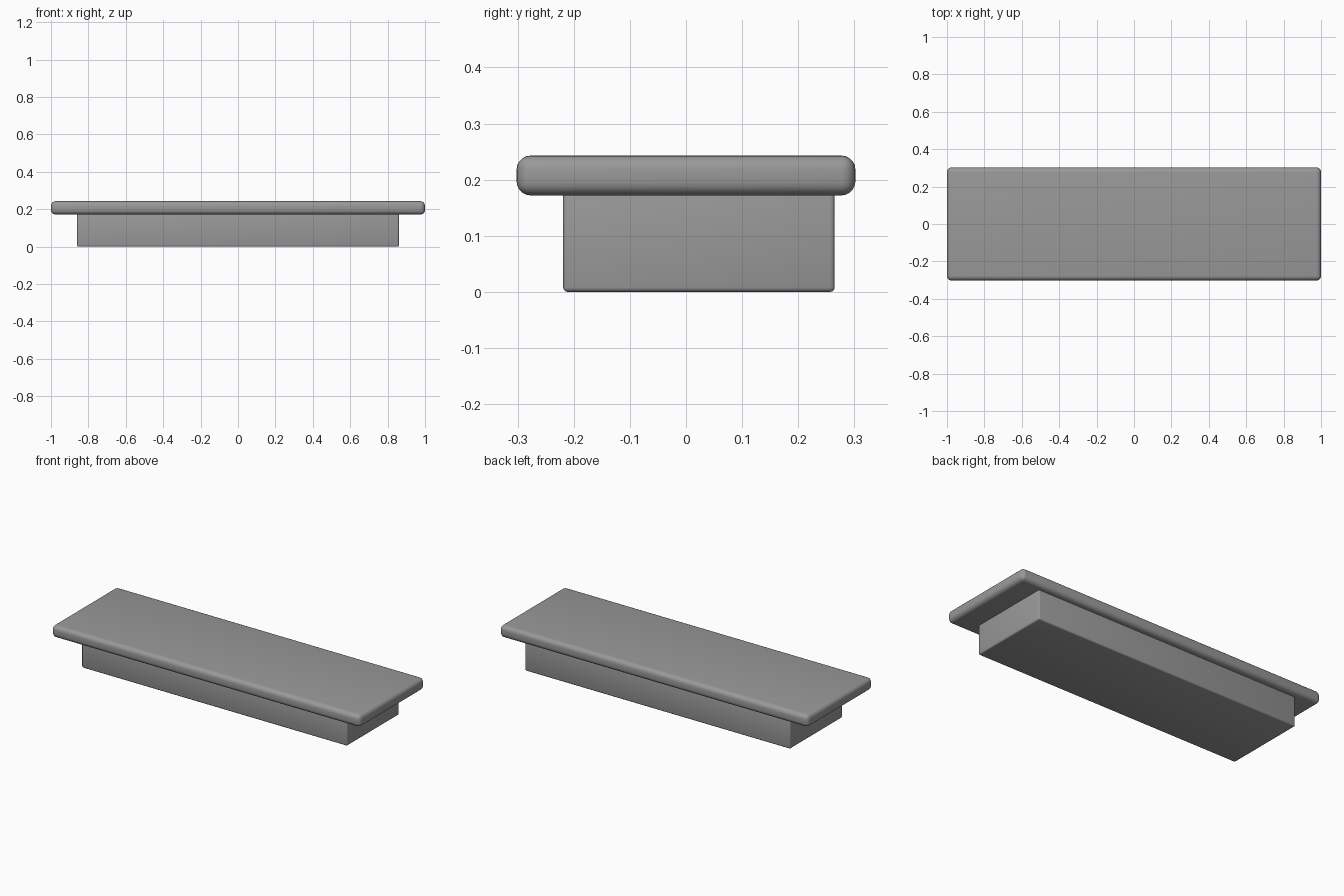
import bpy
import math

cube = bpy.data.objects.get("Cube")
if cube:
    bpy.data.objects.remove(cube, do_unlink=True)

# Single plain grey
grey = bpy.data.materials.new("mid_grey")
grey.use_nodes = True
colour = (0.32, 0.32, 0.32, 1)
grey.diffuse_color = colour
grey.node_tree.nodes["Principled BSDF"].inputs["Base Color"].default_value = colour


def rounded_box(name, low, high, radius, segments):
    """Box between two corners with rounded edges."""
    centre = [(a + b) / 2 for a, b in zip(low, high)]
    bpy.ops.mesh.primitive_cube_add(size=1, location=centre)
    box = bpy.context.object
    box.name = name
    box.scale = [b - a for a, b in zip(low, high)]
    bpy.ops.object.transform_apply(location=False, rotation=False, scale=True)
    box.data.materials.append(grey)
    bevel = box.modifiers.new("rounded_edges", 'BEVEL')
    bevel.width = radius
    bevel.segments = segments
    bpy.ops.object.modifier_apply(modifier=bevel.name)
    bpy.ops.object.shade_smooth_by_angle(angle=math.radians(35))
    return box


# Shelf board overhanging the body, more at the front than the back
rounded_box("top_board", (-1, -0.302, 0.172), (1, 0.302, 0.243), 0.025, 5)
rounded_box("lower_body", (-0.86, -0.219, 0), (0.86, 0.265, 0.18), 0.008, 3)
